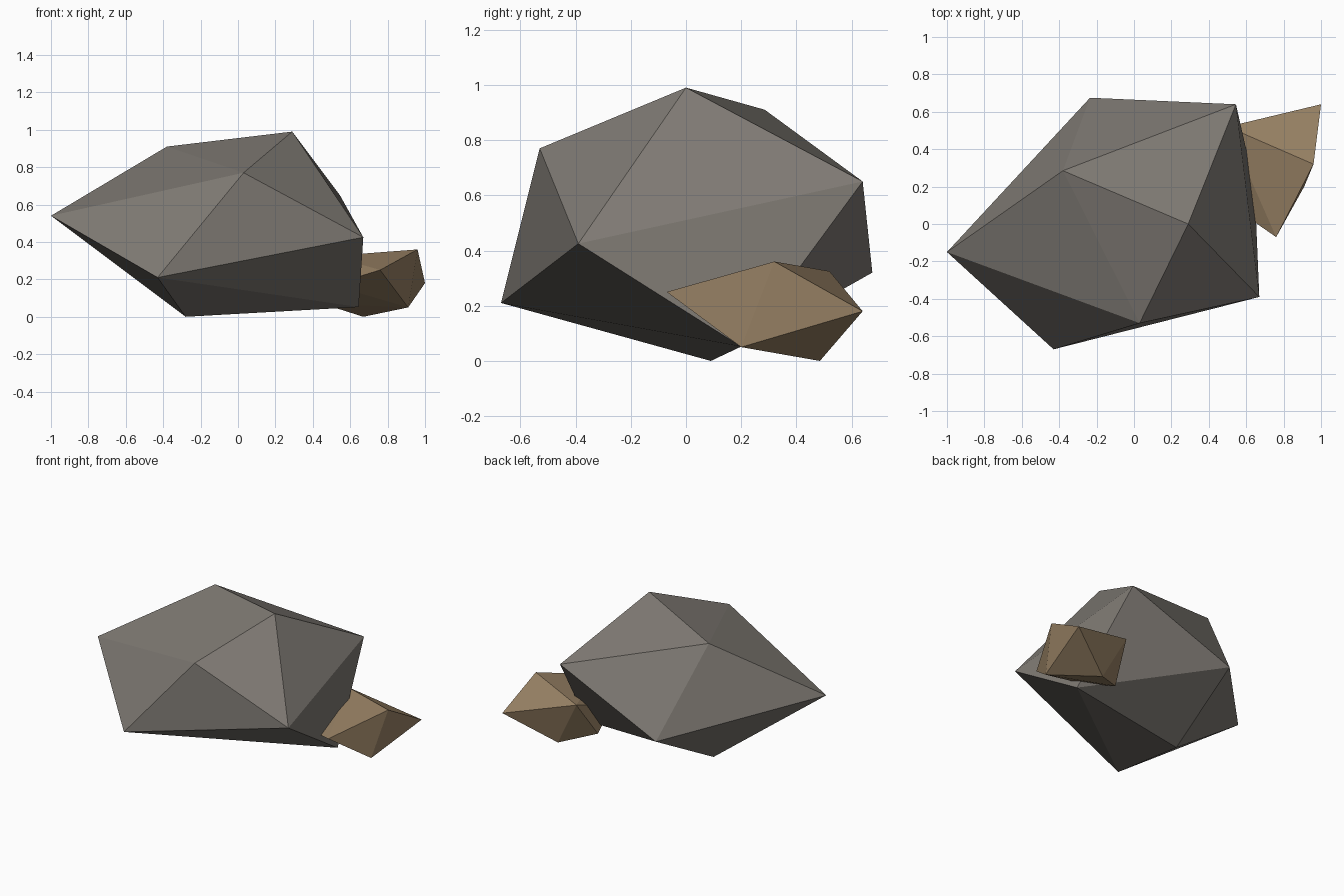
import bpy
import bmesh

if "Cube" in bpy.data.objects:
    bpy.data.objects.remove(bpy.data.objects["Cube"])


def make_material(name, rgb):
    mat = bpy.data.materials.new(name)
    mat.diffuse_color = (*rgb, 1.0)
    mat.use_nodes = True
    mat.node_tree.nodes["Principled BSDF"].inputs["Base Color"].default_value = mat.diffuse_color
    return mat


def make_rock(name, corners, mat):
    """Faceted stone: the convex skin around a few corner points."""
    bm = bmesh.new()
    verts = [bm.verts.new(c) for c in corners]
    bmesh.ops.convex_hull(bm, input=verts)
    # Drop any corner that ended up inside the skin
    loose = [v for v in bm.verts if not v.link_faces]
    bmesh.ops.delete(bm, geom=loose, context='VERTS')
    bmesh.ops.recalc_face_normals(bm, faces=bm.faces[:])
    mesh = bpy.data.meshes.new(name)
    bm.to_mesh(mesh)
    bm.free()
    mesh.materials.append(mat)
    obj = bpy.data.objects.new(name, mesh)
    bpy.context.collection.objects.link(obj)
    return obj


grey = make_material("grey stone", (0.21, 0.193, 0.172))
brown = make_material("brown stone", (0.315, 0.222, 0.129))

# Large grey boulder
make_rock("large_rock", [
    (0.29, 0.00, 0.99), (-0.38, 0.285, 0.91), (0.03, -0.53, 0.77),  # crown
    (0.67, -0.39, 0.425), (0.545, 0.64, 0.65), (-1.00, -0.15, 0.54),  # sides
    (-0.43, -0.67, 0.21), (-0.235, 0.675, 0.32),
    (-0.28, 0.09, 0.00), (0.645, 0.20, 0.052),  # base
], grey)

# Small brown stone, partly sunk into the boulder
make_rock("small_rock", [
    (0.96, 0.32, 0.36), (0.50, 0.52, 0.325),  # top ridge
    (1.00, 0.64, 0.18), (0.76, -0.07, 0.25),  # outer points
    (0.91, 0.20, 0.05), (0.67, 0.485, 0.00),  # base
    (0.50, 0.11, 0.17), (0.45, 0.35, 0.07),  # buried end
], brown)
